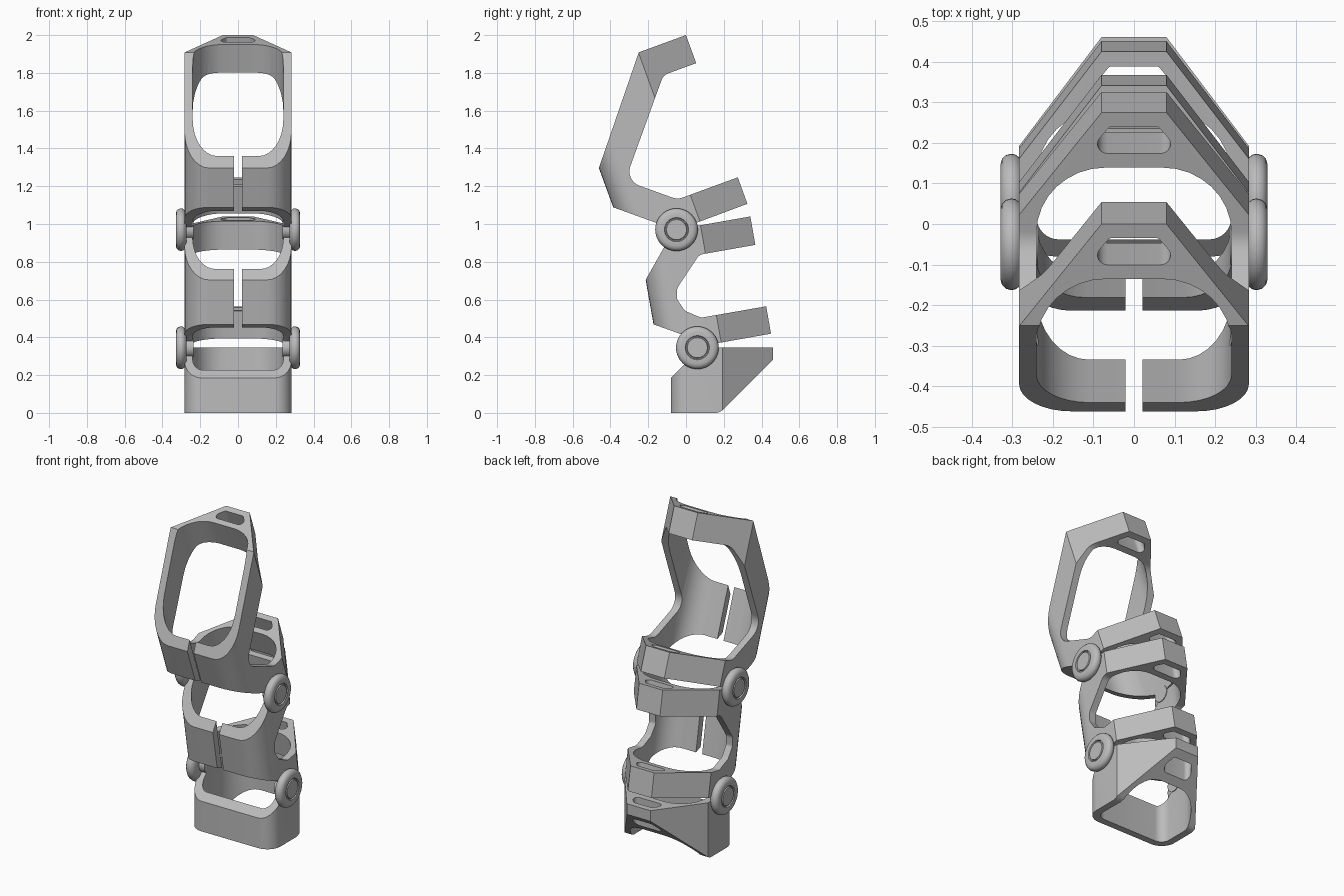
import bpy, bmesh, math
from mathutils import Vector, Matrix

if "Cube" in bpy.data.objects:
    bpy.data.objects.remove(bpy.data.objects["Cube"])

grey = bpy.data.materials.new("plain grey")
grey.diffuse_color = (0.5, 0.5, 0.5, 1)
grey.use_nodes = True
grey.node_tree.nodes["Principled BSDF"].inputs["Base Color"].default_value = grey.diffuse_color


def rounded(pts, n=8):
    """Polygon from (u, v[, radius]) corners with filleted corners."""
    out = []
    for i, p in enumerate(pts):
        c = Vector(p[:2])
        r = p[2] if len(p) > 2 else 0
        if r == 0:
            out.append(c)
            continue
        d1 = (Vector(pts[i - 1][:2]) - c).normalized()
        d2 = (Vector(pts[(i + 1) % len(pts)][:2]) - c).normalized()
        half = d1.angle(d2) / 2
        t = r / math.tan(half)
        centre = c + (d1 + d2).normalized() * (r / math.sin(half))
        s, e = c + d1 * t - centre, c + d2 * t - centre
        sweep = s.angle(e)
        for k in range(n + 1):
            f = k / n
            out.append(centre + (s * math.sin((1 - f) * sweep)
                                 + e * math.sin(f * sweep)) / math.sin(sweep))
    return out


def mirrored(half):
    """Close a half outline (listed front to back, x > 0) across x = 0."""
    return half + [(-p[0],) + tuple(p[1:]) for p in reversed(half)]


def add_object(name, bm):
    bmesh.ops.recalc_face_normals(bm, faces=bm.faces)
    me = bpy.data.meshes.new(name)
    bm.to_mesh(me)
    bm.free()
    me.materials.append(grey)
    ob = bpy.data.objects.new(name, me)
    bpy.context.collection.objects.link(ob)
    return ob


def prism(name, pts, lo, hi, place):
    """Extrude a 2D outline from lo to hi; place maps (u, v, depth) to 3D."""
    bm = bmesh.new()
    rings = [[bm.verts.new(place(p[0], p[1], d)) for p in pts] for d in (lo, hi)]
    bm.faces.new(rings[0])
    bm.faces.new(rings[1][::-1])
    for i in range(len(pts)):
        j = (i + 1) % len(pts)
        bm.faces.new((rings[0][i], rings[0][j], rings[1][j], rings[1][i]))
    return add_object(name, bm)


def smooth(ob, angle):
    bpy.ops.object.select_all(action='DESELECT')
    bpy.context.view_layer.objects.active = ob
    ob.select_set(True)
    bpy.ops.object.shade_smooth_by_angle(angle=math.radians(angle))


def splint(name, tilt, b0, b1, r_out, r_in, side, slit):
    """Tapered sleeve trimmed to its side outline, with a back slot and front slit."""
    rot = Matrix.Rotation(math.radians(tilt), 3, 'X')

    def along(u, v, d):
        return rot @ Vector((u, v, d))

    outer = rounded(mirrored([(.283, b0, r_out), (.283, b1 - .268), (.08, b1)]))
    inner = rounded(mirrored([(.24, b0 + .042, r_in), (.24, b1 - .144, .17)]))
    slot = rounded(mirrored([(.118, b1 - .107, .025), (.06, b1 - .037, .01)]))
    body = prism(name, outer, -1, 3, along)
    cuts = [(prism("bore", inner, -1.2, 3.2, along), 'DIFFERENCE'),
            (prism("slot", slot, -1.3, 3.3, along), 'DIFFERENCE')]
    if slit:
        gap = [(-.021, b0 - .1), (.021, b0 - .1), (.021, b0 + .2), (-.021, b0 + .2)]
        cuts.append((prism("slit", gap, -1.4, 3.4, along), 'DIFFERENCE'))
    cuts.append((prism("trim", rounded(side), -.6, .6,
                       lambda u, v, d: Vector((d, u, v))), 'INTERSECT'))
    for cutter, op in cuts:
        mod = body.modifiers.new(cutter.name, 'BOOLEAN')
        mod.solver = 'EXACT'
        mod.operation = op
        mod.object = cutter
    bpy.context.view_layer.update()
    dg = bpy.context.evaluated_depsgraph_get()
    mesh = bpy.data.meshes.new_from_object(body.evaluated_get(dg))
    body.modifiers.clear()
    body.data = mesh
    mesh.materials.clear()
    mesh.materials.append(grey)
    for cutter, _ in cuts:
        bpy.data.objects.remove(cutter)
    smooth(body, 25)


# Base sleeve: upright, cut at 45 degrees below the back
splint("base_sleeve", 0, -.08, .46, .09, .055, [
    (-.3, 0), (.18, 0, .06), (.525, .345), (.04, .345), (.04, .305),
    (-.26, .005)], False)

# Middle sleeve: C-shaped from the side
splint("middle_sleeve", 10, -.088, .516, .13, .12, [
    (.55, 1.077), (-.05, .971), (-.11, .888), (-.3, .55), (-.3, .515),
    (0, .407), (.06, .35), (.6, .446), (.6, .595), (.08, .504, .04),
    (-.005, .54, .03), (-.047, .60, .03), (-.047, .66, .04),
    (.07, .837, .05), (.55, .922)], True)

# Upper sleeve: tall C leaning forward
splint("upper_sleeve", 20, .01, .684, .13, .13, [
    (.2, 2.073), (-.25, 1.909), (-.5, 1.184), (-.5, 1.13), (-.05, .967),
    (.5, 1.172), (.5, 1.33), (-.045, 1.13, .08), (-.322, 1.23, .08),
    (-.12, 1.788, .06), (.2, 1.905)], True)

# Hinge buttons: revolved profile of (radius, x) with a ring groove
button = [(0, .236), (.05, .236), (.05, .272), (.085, .272), (.102, .28),
          (.111, .292), (.113, .303), (.109, .316), (.1, .325), (.086, .329),
          (.064, .329), (.061, .321), (.056, .321), (.053, .329), (0, .329)]
for label, cy, cz in (("lower", .06, .345), ("upper", -.05, .97)):
    for hand, s in (("right", 1), ("left", -1)):
        bm = bmesh.new()
        vs = [bm.verts.new((s * x, r, 0)) for r, x in button]
        es = [bm.edges.new(e) for e in zip(vs, vs[1:])]
        bmesh.ops.spin(bm, geom=vs + es, cent=(0, 0, 0), axis=(1, 0, 0),
                       angle=math.tau, steps=40)
        bmesh.ops.remove_doubles(bm, verts=bm.verts, dist=1e-5)
        bmesh.ops.translate(bm, verts=bm.verts, vec=(0, cy, cz))
        smooth(add_object(f"{label}_hinge_{hand}", bm), 35)
